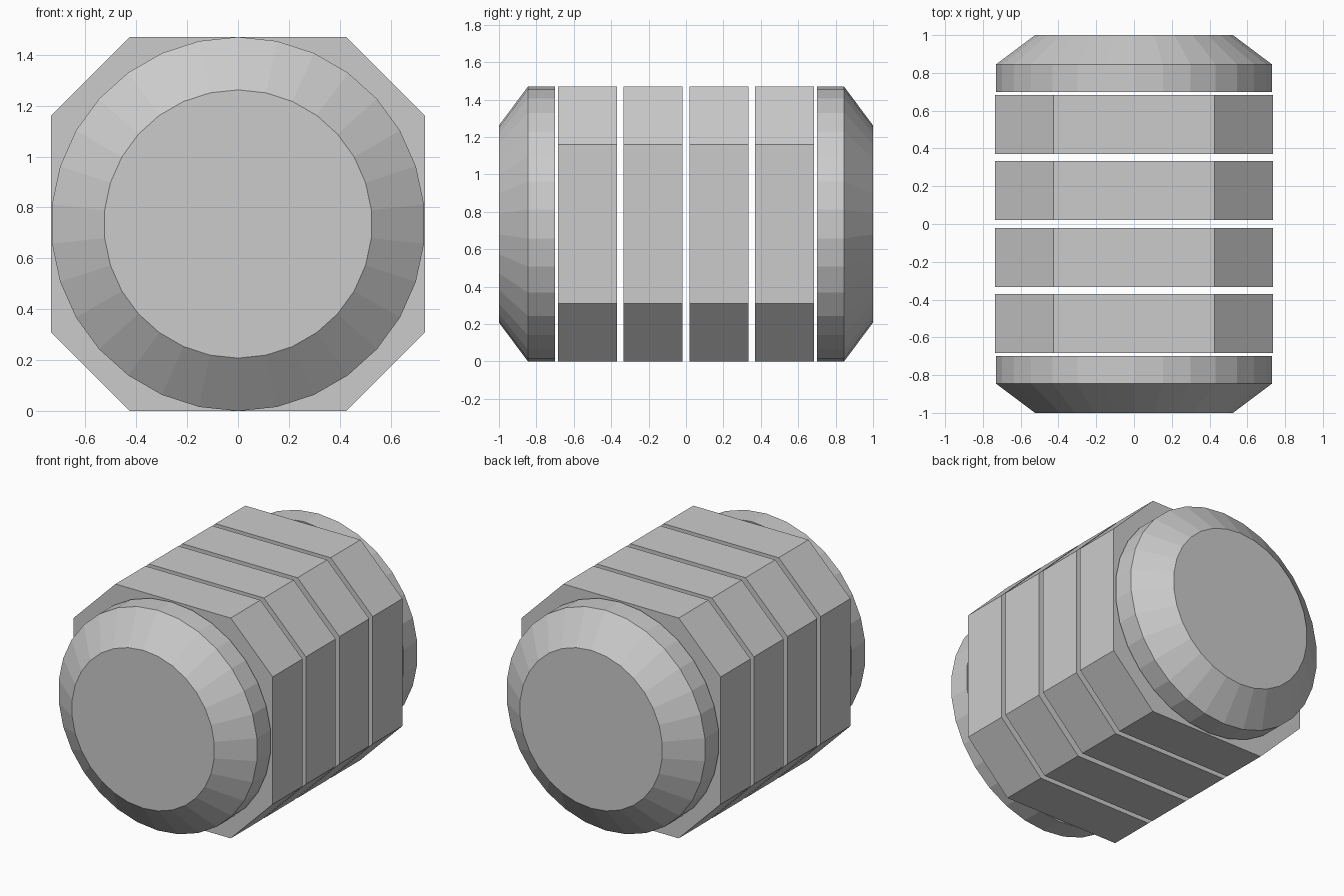
import bpy, bmesh, math

if "Cube" in bpy.data.objects:
    bpy.data.objects.remove(bpy.data.objects["Cube"])

R = 0.735          # half height of the whole body
CORNER = 0.425     # where the octagon's chamfers begin


def octagon():
    a, b = R, CORNER
    return [(b, -a), (a, -b), (a, b), (b, a), (-b, a), (-a, b), (-a, -b), (-b, -a)]


def circle(radius, sides=30):
    # first vertex at the top
    return [(radius * math.sin(2 * math.pi * i / sides),
             radius * math.cos(2 * math.pi * i / sides)) for i in range(sides)]


def loft(name, sections):
    """Closed solid through (y, outline) cross-sections."""
    bm = bmesh.new()
    rings = [[bm.verts.new((x, y, z + R)) for x, z in outline] for y, outline in sections]
    for r0, r1 in zip(rings, rings[1:]):
        n = len(r0)
        for i in range(n):
            j = (i + 1) % n
            bm.faces.new((r0[i], r0[j], r1[j], r1[i]))
    bm.faces.new(rings[0])
    bm.faces.new(rings[-1])
    bmesh.ops.recalc_face_normals(bm, faces=bm.faces)
    mesh = bpy.data.meshes.new(name)
    bm.to_mesh(mesh)
    bm.free()
    obj = bpy.data.objects.new(name, mesh)
    bpy.context.collection.objects.link(obj)
    return obj


# Four octagonal plates with open gaps between them
for i, y in enumerate((-0.527, -0.177, 0.177, 0.527)):
    loft(f"octagonal_plate_{i + 1}", [(y - 0.157, octagon()), (y + 0.157, octagon())])

# Round chamfered cap at each end
for name, s in (("front_end_cap", -1), ("back_end_cap", 1)):
    loft(name, [(s * 0.70, circle(R)), (s * 0.845, circle(R)), (s * 1.0, circle(0.527))])
